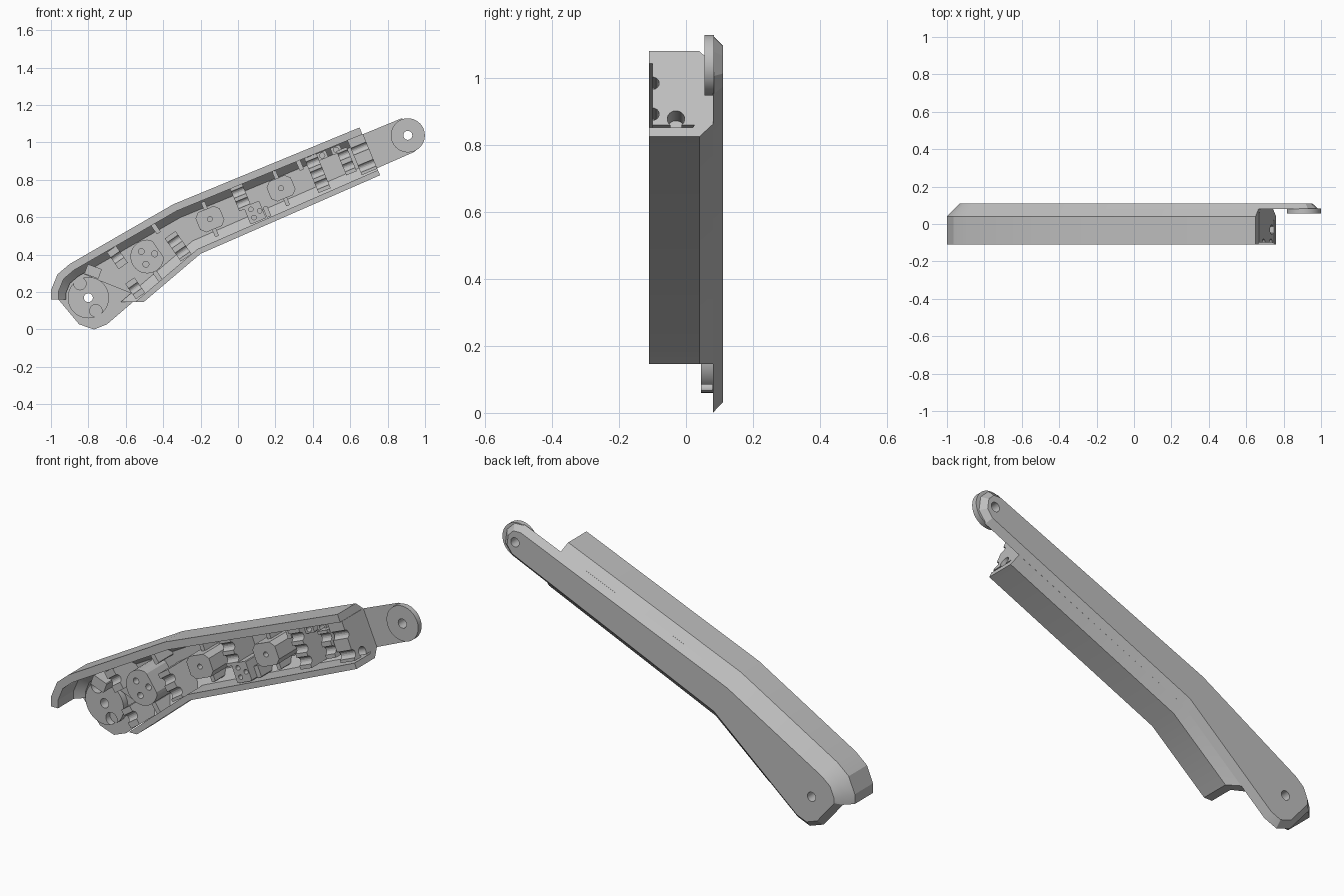
import bpy, bmesh, math
from mathutils import Vector

cube = bpy.data.objects.get("Cube")
if cube:
    bpy.data.objects.remove(cube, do_unlink=True)

GREY = (0.52, 0.52, 0.52, 1)
mat = bpy.data.materials.new("plain grey")
mat.use_nodes = True
mat.diffuse_color = GREY
mat.node_tree.nodes["Principled BSDF"].inputs["Base Color"].default_value = GREY

FRONT, FLOOR, PLATE, BACK = -0.11, 0.06, 0.08, 0.11
WALL = 0.04
TOP = -0.1              # front of the inner fittings
ROOT = FLOOR + 0.005    # fittings are sunk slightly into the floor
ARM, ELBOW = math.radians(22.5), math.radians(35)
Y = (0, 1, 0)


def loft(name, rings):
    """Closed solid through rings of equal point count."""
    bm = bmesh.new()
    rows = [[bm.verts.new(p) for p in ring] for ring in rings]
    n = len(rows[0])
    for a, b in zip(rows, rows[1:]):
        for i in range(n):
            j = (i + 1) % n
            bm.faces.new((a[i], a[j], b[j], b[i]))
    bm.faces.new(rows[0])
    bm.faces.new(rows[-1])
    bmesh.ops.recalc_face_normals(bm, faces=bm.faces)
    mesh = bpy.data.meshes.new(name)
    bm.to_mesh(mesh)
    bm.free()
    mesh.materials.append(mat)
    obj = bpy.data.objects.new(name, mesh)
    bpy.context.collection.objects.link(obj)
    return obj


def slab(name, pts, y0, y1, pts_back=None):
    return loft(name, [[(x, y0, z) for x, z in pts],
                       [(x, y1, z) for x, z in (pts_back or pts)]])


def circle(x, z, r, n=40):
    return [(x + r * math.cos(2 * math.pi * i / n),
             z + r * math.sin(2 * math.pi * i / n)) for i in range(n)]


def miters(path, side, closed=False):
    """Inward offset vector at each path point."""
    p = [Vector(q) for q in path]
    norms = []
    for a, b in zip(p, p[1:] + p[:1]):
        d = (b - a).normalized()
        norms.append(Vector((-d.y, d.x)) * side)
    if not closed:
        norms[-1] = norms[-2]
    out = []
    for i in range(len(p)):
        a, b = norms[i - 1], norms[i]
        if i == 0 and not closed:
            a = b
        out.append((a + b) / (1 + a.dot(b)))
    return out


def offset(path, vecs, d):
    return [(x + v.x * d, z + v.y * d) for (x, z), v in zip(path, vecs)]


def sweep(name, path, vecs, profile):
    return loft(name, [[(x + v.x * d, y, z + v.y * d) for d, y in profile]
                       for (x, z), v in zip(path, vecs)])


def bore(obj, center, axis, r, depth):
    """Cut a round hole, then discard the cutter."""
    c, ax = Vector(center), Vector(axis).normalized()
    side = ax.orthogonal().normalized()
    up = ax.cross(side)
    ring = [c + side * u + up * v for u, v in circle(0, 0, r, 24)]
    cutter = loft("cutter", [[q - ax * depth for q in ring], [q + ax * depth for q in ring]])
    cutter.hide_render = True
    mod = obj.modifiers.new("hole", 'BOOLEAN')
    mod.operation, mod.solver, mod.object = 'DIFFERENCE', 'EXACT', cutter
    bpy.context.view_layer.objects.active = obj
    bpy.ops.object.modifier_apply(modifier=mod.name)
    bpy.data.objects.remove(cutter, do_unlink=True)


def turned(x, z, angle, pts):
    c, s = math.cos(angle), math.sin(angle)
    return [(x + c * a - s * b, z + s * a + c * b) for a, b in pts]


def block(name, x, z, angle, along, across, top, corner=0.004):
    a, b, k = along / 2, across / 2, corner
    pts = [(-a + k, -b), (a - k, -b), (a, -b + k), (a, b - k),
           (a - k, b), (-a + k, b), (-a, b - k), (-a, -b + k)]
    return slab(name, turned(x, z, angle, pts), top, ROOT)


def saddle(name, x, z, angle, along, across, grooves, r=0.02):
    """Cross block with half-round grooves running along the arm."""
    prof = [(-across / 2, ROOT), (-across / 2, TOP)]
    for g in grooves:
        prof += [(g - r * math.cos(t * math.pi / 8), TOP + r * math.sin(t * math.pi / 8))
                 for t in range(9)]
    prof += [(across / 2, TOP), (across / 2, ROOT)]
    rings = []
    for end in (-along / 2, along / 2):
        flat = turned(x, z, angle, [(end, u) for u, _ in prof])
        rings.append([(q[0], y, q[1]) for q, (_, y) in zip(flat, prof)])
    return loft(name, rings)


# Bent upper and lower walls with a chamfer towards the back
upper = [(-1, 0.16), (-1, 0.21), (-0.965, 0.295), (-0.9, 0.35), (-0.345, 0.67), (0.65, 1.08)]
lower = [(-0.505, 0.146), (-0.2, 0.405), (0.76, 0.825)]
up_in, low_in = miters(upper, -1), miters(lower, 1)
low_cut = [Vector((-1.54, 0))] + low_in[1:]
for name, path, vecs, t in (("upper_wall", upper, up_in, WALL),
                            ("lower_wall", lower, low_cut, 0.03)):
    sweep(name, path, vecs, [(0, FRONT), (0, 0.04), (WALL, PLATE), (0.08, PLATE),
                             (0.08, FLOOR), (t, 0.02), (t, FRONT)])

# Back plate with both hinge tabs, and the raised inner floor
up_edge, low_edge = offset(upper, up_in, WALL), offset(lower, low_in, WALL)
tip = [(0.87, 1.127), (0.93, 1.125), (0.975, 1.08), (0.985, 1.005), (0.944, 0.95)]
heel = [(-0.70, 0.028), (-0.77, 0.0), (-0.85, 0.028)]
outline = up_edge[:-1] + tip + low_edge[1:2] + heel
plate = slab("back_plate", outline, PLATE, BACK,
             offset(outline, miters(outline, -1, True), 0.03))
slab("inner_floor", up_edge[3:] + low_edge[::-1], FLOOR, PLATE)

# Hinge discs and their through holes
low_disc = slab("lower_hinge_disc", circle(-0.8, 0.17, 0.11, 48), 0.045, PLATE + 0.003)
top_disc = slab("upper_hinge_disc", circle(0.908, 1.038, 0.091, 48), 0.055, PLATE + 0.003)
for x, z, disc in ((-0.8, 0.17, low_disc), (0.908, 1.038, top_disc)):
    for part in (disc, plate):
        bore(part, (x, 0.08, z), Y, 0.024, 0.1)
for x, z in ((-0.845, 0.245), (-0.76, 0.1)):
    bore(low_disc, (x, 0.04, z), Y, 0.033, 0.039)

# End wall with cable openings
end = saddle("end_wall", 0.665, 0.935, ARM, 0.09, 0.2, (-0.065, 0.035))
bore(end, (0.73, -0.03, 0.875), (math.cos(ARM), 0, math.sin(ARM)), 0.026, 0.07)

# Grooved cable saddles
for i, (x, z, ang, along, across, grooves) in enumerate((
        (0.58, 0.90, ARM, 0.06, 0.14, (-0.03, 0.035)),
        (0.425, 0.835, ARM, 0.07, 0.2, (-0.06, 0, 0.06)),
        (0.015, 0.705, ARM, 0.07, 0.13, (-0.03, 0.03)),
        (-0.32, 0.445, ELBOW, 0.07, 0.15, (-0.04, 0.03)),
        (-0.645, 0.385, ELBOW, 0.06, 0.11, (0,)),
        (-0.55, 0.22, ELBOW, 0.06, 0.10, (0,)))):
    saddle(f"cable_saddle_{i + 1}", x, z, ang, along, across, grooves)

# Screw pads with cross ribs reaching the walls
for i, (x, z) in enumerate(((-0.15, 0.59), (0.23, 0.755))):
    pad = block(f"screw_pad_{i + 1}", x, z, ARM, 0.14, 0.115, TOP, 0.025)
    bore(pad, (x, TOP, z), Y, 0.013, 0.06)
    block(f"pad_rib_{i + 1}", x, z, ARM, 0.022, 0.2, -0.04)

# Three-hole mounts
mount = slab("round_mount", turned(-0.485, 0.39, ELBOW,
             [(min(a, 0.07), b) for a, b in circle(0, 0, 0.09, 32)]), TOP, ROOT)
small = block("square_mount", 0.09, 0.625, ARM, 0.09, 0.1, TOP)
for part, x, z, d, r in ((mount, -0.485, 0.39, 0.042, 0.016), (small, 0.09, 0.625, 0.027, 0.012)):
    for k in range(3):
        t = math.radians(20 + 120 * k)
        bore(part, (x + d * math.cos(t), TOP, z + d * math.sin(t)), Y, r, 0.06)

# Wall clips and corner blocks
for i, (x, z, ang) in enumerate(((-0.44, 0.54, ELBOW), (0.155, 0.63, ARM),
                                 (-0.43, 0.285, ELBOW), (0.33, 0.88, ARM))):
    block(f"wall_clip_{i + 1}", x, z, ang, 0.025, 0.06, -0.06)
block("corner_block", -0.775, 0.31, math.radians(-20), 0.08, 0.055, -0.04)
for i, (x, z) in enumerate(((0.45, 0.93), (0.525, 0.96))):
    stud = block(f"upper_stud_{i + 1}", x, z, ARM, 0.055, 0.04, -0.06)
    bore(stud, (x, -0.06, z), Y, 0.014, 0.05)

# Smooth the round surfaces, keep the edges crisp
for obj in bpy.context.collection.objects:
    if obj.type == 'MESH' and mat.name in obj.data.materials:
        bpy.ops.object.select_all(action='DESELECT')
        obj.select_set(True)
        bpy.context.view_layer.objects.active = obj
        bpy.ops.object.shade_smooth_by_angle(angle=math.radians(20))
